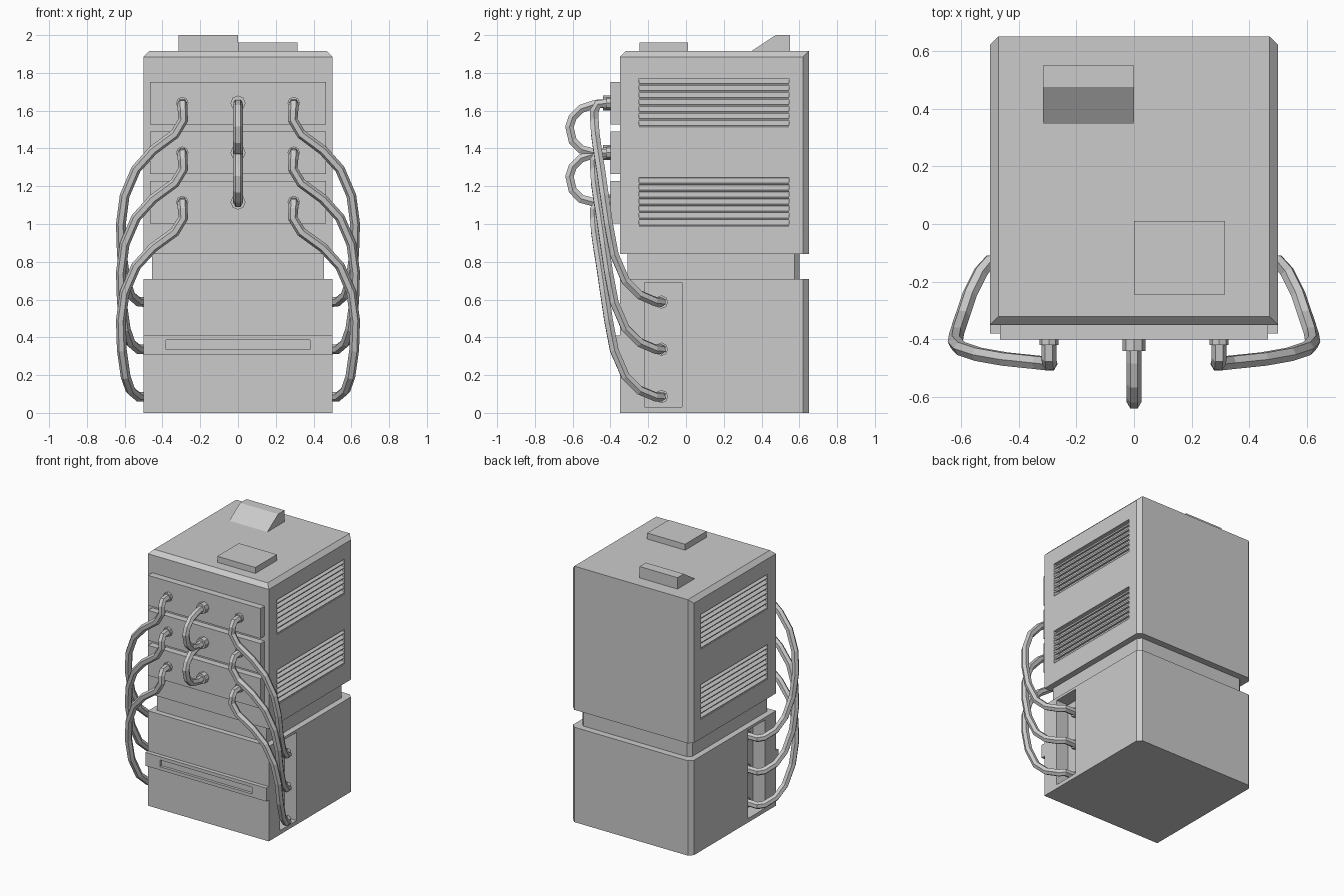
import bpy, bmesh, math
from mathutils import Vector, Matrix

if "Cube" in bpy.data.objects:
    bpy.data.objects.remove(bpy.data.objects["Cube"])


def finish(name, bm):
    bmesh.ops.recalc_face_normals(bm, faces=bm.faces)
    me = bpy.data.meshes.new(name)
    bm.to_mesh(me)
    bm.free()
    ob = bpy.data.objects.new(name, me)
    bpy.context.collection.objects.link(ob)
    return ob


def add_box(bm, lo, hi, rot_y=0.0):
    lo, hi = Vector(lo), Vector(hi)
    m = Matrix.Translation((lo + hi) / 2) @ Matrix.Rotation(rot_y, 4, 'Y') @ Matrix.Diagonal((hi - lo).to_4d())
    m[3][3] = 1.0
    bmesh.ops.create_cube(bm, size=1, matrix=m)


def box(name, lo, hi):
    bm = bmesh.new()
    add_box(bm, lo, hi)
    return finish(name, bm)


def cabinet(name, lo, hi, bevel, top=False):
    # Box with chamfered rear corners and, optionally, top front/side edges
    bm = bmesh.new()
    add_box(bm, lo, hi)
    picked = []
    for e in bm.edges:
        a, b = (v.co for v in e.verts)
        mid = (a + b) / 2
        at_back = abs(mid.y - hi[1]) < 1e-4
        at_top = abs(mid.z - hi[2]) < 1e-4
        vertical = abs(a.z - b.z) > 1e-4
        if (vertical and at_back) or (top and at_top and not at_back):
            picked.append(e)
    bmesh.ops.bevel(bm, geom=picked, offset=bevel, segments=1, affect='EDGES', profile=0.5)
    return finish(name, bm)


def cut(ob, boxes):
    bm = bmesh.new()
    for lo, hi in boxes:
        add_box(bm, lo, hi)
    cutter = finish("cutter", bm)
    cutter.hide_render = True
    mod = ob.modifiers.new("cut", 'BOOLEAN')
    mod.operation, mod.solver, mod.object = 'DIFFERENCE', 'EXACT', cutter
    bpy.context.view_layer.objects.active = ob
    bpy.ops.object.modifier_apply(modifier=mod.name)
    bpy.data.objects.remove(cutter)


def side_box(s, x0, x1, y0, y1, z0, z1):
    a, b = sorted((s * x0, s * x1))
    return (a, y0, z0), (b, y1, z1)


def cable(name, pts, radius=0.026):
    # Six-sided tube along a path, converted to mesh
    cu = bpy.data.curves.new(name, 'CURVE')
    cu.dimensions = '3D'
    cu.bevel_depth, cu.bevel_resolution, cu.use_fill_caps = radius, 1, True
    sp = cu.splines.new('POLY')
    sp.points.add(len(pts) - 1)
    for p, co in zip(sp.points, pts):
        p.co = (*co, 1)
    sp.use_smooth = False
    tmp = bpy.data.objects.new(name + "_path", cu)
    bpy.context.collection.objects.link(tmp)
    deps = bpy.context.evaluated_depsgraph_get()
    me = bpy.data.meshes.new_from_object(tmp.evaluated_get(deps))
    bpy.data.objects.remove(tmp)
    ob = bpy.data.objects.new(name, me)
    bpy.context.collection.objects.link(ob)


def socket(name, center, axis, r, depth):
    m = Matrix.Translation(center) @ Vector(axis).to_track_quat('Z', 'Y').to_matrix().to_4x4()
    bm = bmesh.new()
    bmesh.ops.create_cone(bm, cap_ends=True, segments=8, radius1=r, radius2=r, depth=depth, matrix=m)
    finish(name, bm)


# Cabinets and neck
lower = cabinet("lower_cabinet", (-0.5, -0.35, 0), (0.5, 0.65, 0.71), 0.03)
cabinet("neck", (-0.455, -0.31, 0.70), (0.455, 0.60, 0.85), 0.025)
upper = cabinet("upper_cabinet", (-0.5, -0.35, 0.84), (0.5, 0.65, 1.915), 0.03, top=True)

# Side recesses: cable bays below, vents above
vents = [(0.985, 1.245), (1.51, 1.77)]
cut(lower, [side_box(s, 0.40, 0.6, -0.22, -0.02, 0.03, 0.69) for s in (-1, 1)])
cut(upper, [side_box(s, 0.45, 0.6, -0.25, 0.545, z0, z1) for s in (-1, 1) for z0, z1 in vents])

# Vent slats, outer edge tilted down
bm = bmesh.new()
for s in (-1, 1):
    for z0, z1 in vents:
        n = 7
        step = (z1 - z0) / n
        for i in range(n):
            z = z0 + step * (i + 0.5)
            lo, hi = side_box(s, 0.45, 0.50, -0.25, 0.545, z - 0.006, z + 0.006)
            add_box(bm, lo, hi, s * math.radians(32))
finish("vent_slats", bm)

# Front bar with slot
bar = box("front_bar", (-0.5, -0.38, 0.31), (0.5, -0.34, 0.41))
cut(bar, [((-0.38, -0.5, 0.335), (0.38, -0.36, 0.385))])

# Roof parts
box("roof_box", (0, -0.245, 1.90), (0.315, 0.01, 1.96))
bm = bmesh.new()
profile = [(0.345, 1.914), (0.475, 2.0), (0.55, 2.0), (0.55, 1.914)]
face = bm.faces.new([bm.verts.new((-0.315, y, z)) for y, z in profile])
ext = bmesh.ops.extrude_face_region(bm, geom=[face])
bmesh.ops.translate(bm, vec=(0.315, 0, 0), verts=[v for v in ext["geom"] if isinstance(v, bmesh.types.BMVert)])
finish("roof_wedge", bm)

# Front panels with sockets and side cables, one row per panel
side_path = [(0.295, -0.40, 1.64), (0.295, -0.465, 1.635), (0.293, -0.485, 1.60), (0.29, -0.485, 1.55),
             (0.335, -0.48, 1.475), (0.45, -0.468, 1.39), (0.54, -0.452, 1.29), (0.60, -0.432, 1.15),
             (0.62, -0.41, 1.0), (0.615, -0.38, 0.84), (0.595, -0.32, 0.70), (0.57, -0.245, 0.625),
             (0.53, -0.165, 0.59), (0.50, -0.13, 0.587), (0.40, -0.13, 0.587)]
for row in range(3):
    dz = -0.262 * row
    box(f"front_panel_{row}", (-0.465, -0.40, 1.527 + dz), (0.465, -0.34, 1.752 + dz))
    socket(f"centre_socket_{row}", (0, -0.415, 1.64 + dz), (0, -1, 0), 0.04, 0.05)
    for s, side in ((-1, "left"), (1, "right")):
        socket(f"{side}_socket_{row}", (s * 0.295, -0.405, 1.64 + dz), (0, -1, 0), 0.033, 0.03)
        socket(f"{side}_bay_socket_{row}", (s * 0.41, -0.13, 0.587 - 0.25 * row), (s, 0, 0), 0.035, 0.03)
        # Lower ends sit slightly closer together than the upper ends
        n = len(side_path) - 1
        pts = [(s * x, y, z + dz + 0.012 * row * i / n) for i, (x, y, z) in enumerate(side_path)]
        cable(f"{side}_cable_{row}", pts)

# Looping centre cables between the panels
loop = [(-0.40, 1.64), (-0.48, 1.635), (-0.555, 1.61), (-0.60, 1.565), (-0.617, 1.515),
        (-0.60, 1.44), (-0.555, 1.395), (-0.48, 1.375), (-0.40, 1.378)]
for k in range(2):
    cable(f"centre_cable_{k}", [(0, y, z - 0.262 * k) for y, z in loop])
